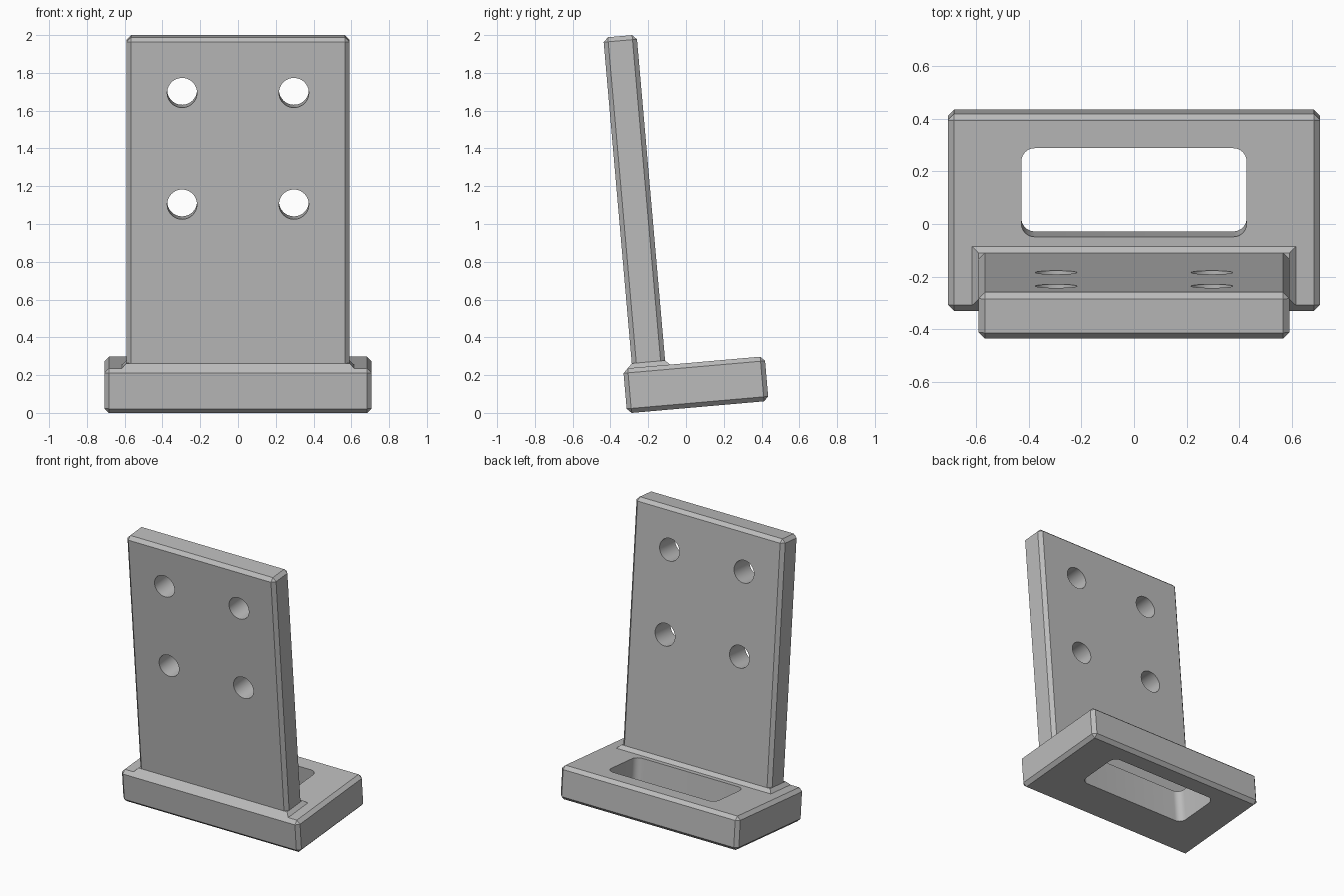
import bpy, bmesh, math
from mathutils import Matrix, Vector

cube = bpy.data.objects.get("Cube")
if cube:
    bpy.data.objects.remove(cube, do_unlink=True)

TILT = math.radians(5)      # the whole bracket leans forward
C = 0.024                   # chamfer width
BOTTOM, TOP = 0.025, 0.262  # base underside and top
FRONT, BACK = -0.263, -0.086  # plate faces
HALF = 0.591                # plate half width

grey = bpy.data.materials.new("plain grey")
grey.use_nodes = True
grey.diffuse_color = (0.5, 0.5, 0.5, 1)
grey.node_tree.nodes["Principled BSDF"].inputs["Base Color"].default_value = (0.5, 0.5, 0.5, 1)


def finish(name, bm):
    bmesh.ops.recalc_face_normals(bm, faces=bm.faces)
    mesh = bpy.data.meshes.new(name)
    bm.to_mesh(mesh)
    bm.free()
    mesh.materials.append(grey)
    obj = bpy.data.objects.new(name, mesh)
    bpy.context.collection.objects.link(obj)
    obj.rotation_euler.x = TILT
    return obj


def box(lo, hi):
    lo, hi = Vector(lo), Vector(hi)
    bm = bmesh.new()
    bmesh.ops.create_cube(bm, size=1, matrix=Matrix.Translation((lo + hi) / 2)
                          @ Matrix.Diagonal((*(hi - lo), 1)))
    return bm


def chamfered_box(name, lo, hi):
    bm = box(lo, hi)
    bmesh.ops.bevel(bm, geom=bm.edges[:], offset=C, segments=1,
                    affect='EDGES', profile=0.5)
    return finish(name, bm)


def activate(obj):
    bpy.ops.object.select_all(action='DESELECT')
    obj.select_set(True)
    bpy.context.view_layer.objects.active = obj


def cut(obj, cutter):
    cutter.hide_render = True
    mod = obj.modifiers.new("cut", 'BOOLEAN')
    mod.operation, mod.solver, mod.object = 'DIFFERENCE', 'EXACT', cutter
    activate(obj)
    bpy.ops.object.modifier_apply(modifier=mod.name)
    bpy.data.objects.remove(cutter, do_unlink=True)


# Base block with a rounded slot through it
base = chamfered_box("base", (-0.708, -0.311, BOTTOM), (0.708, 0.441, TOP))
bm = box((-0.428, -0.026, BOTTOM - 0.1), (0.428, 0.312, TOP + 0.1))
upright = [e for e in bm.edges if abs(e.verts[0].co.z - e.verts[1].co.z) > 0.1]
bmesh.ops.bevel(bm, geom=upright, offset=0.05, segments=8, affect='EDGES', profile=0.5)
cut(base, finish("slot_cutter", bm))

# Upright plate with four round holes
plate = chamfered_box("upright_plate", (-HALF, FRONT, TOP - 0.1), (HALF, BACK, 2.017))
bm = bmesh.new()
for x in (-0.296, 0.296):
    for z in (1.131, 1.724):
        bmesh.ops.create_cone(bm, cap_ends=True, segments=48, radius1=0.079, radius2=0.079,
                              depth=0.6, matrix=Matrix.Translation((x, FRONT, z))
                              @ Matrix.Rotation(math.pi / 2, 4, 'X'))
cut(plate, finish("hole_cutter", bm))

# Sloped collar where the plate meets the base
bm = box((-HALF, FRONT, TOP), (HALF, BACK, TOP + C))
middle = (FRONT + BACK) / 2
for v in bm.verts:
    sx, sy = math.copysign(1, v.co.x), math.copysign(1, v.co.y - middle)
    if v.co.z < TOP + C / 2:
        v.co.x += sx * C
        v.co.y += sy * C
    else:
        # chamfered plate corners sit inside the collar
        v.co.z = TOP + C
collar = finish("plate_collar", bm)

for obj in (base, plate, collar):
    activate(obj)
    bpy.ops.object.shade_smooth_by_angle(angle=math.radians(30))
